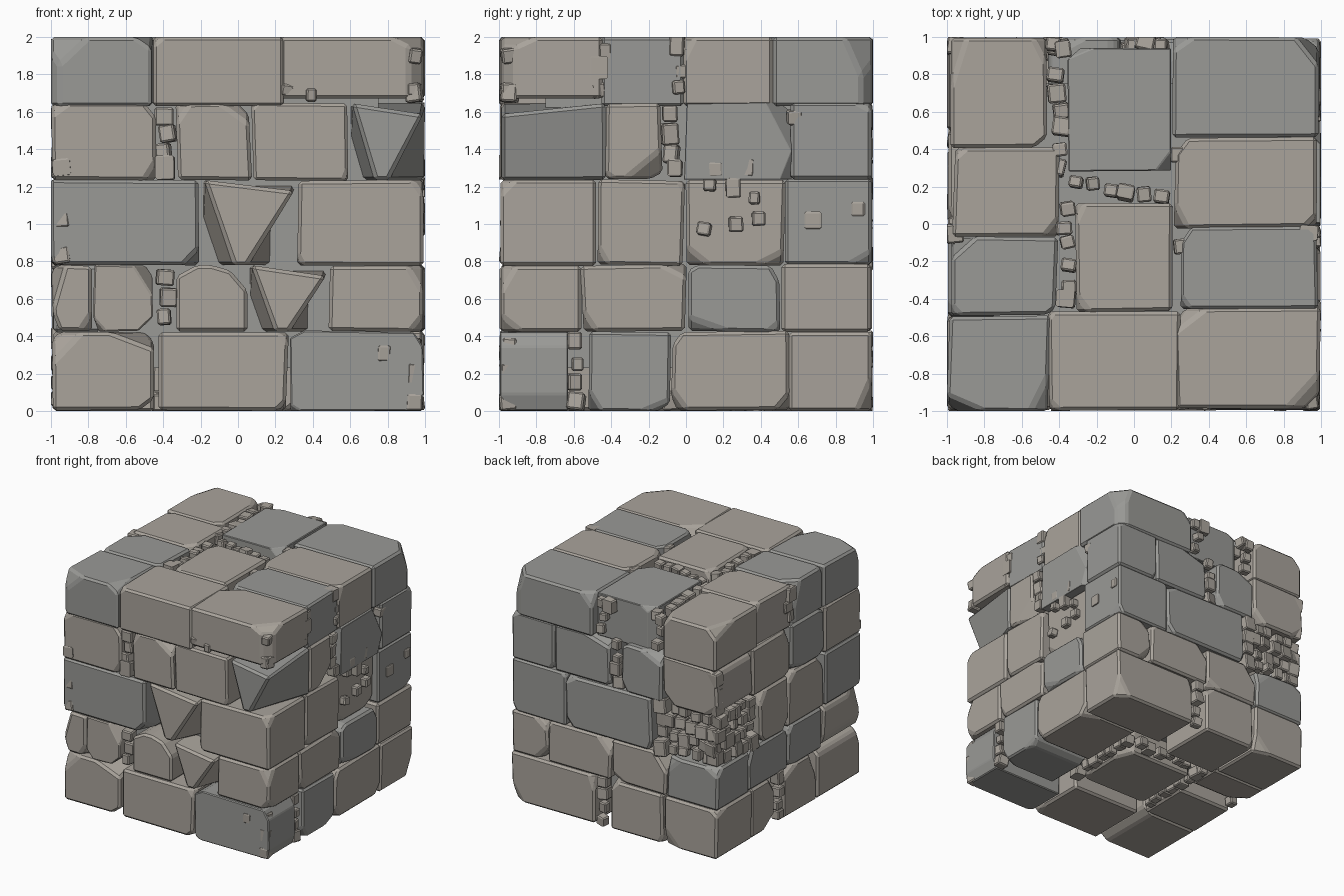
import bpy, bmesh, random
from mathutils import Vector, Matrix

if "Cube" in bpy.data.objects:
    bpy.data.objects.remove(bpy.data.objects["Cube"])

random.seed(5)
rnd = random.uniform

def material(name, r, g, b):
    m = bpy.data.materials.new(name)
    m.diffuse_color = (r, g, b, 1)
    m.use_nodes = True
    m.node_tree.nodes["Principled BSDF"].inputs["Base Color"].default_value = m.diffuse_color
    return m

TAN = material("warm_stone", .40, .37, .33)
GREY = material("cool_stone", .32, .32, .305)

# Map (u, v, depth) on a cube side to world space
SIDES = {
    "front": lambda u, v, d: Vector((u, -1 + d, v)),
    "right": lambda u, v, d: Vector((1 - d, u, v)),
    "back": lambda u, v, d: Vector((u, 1 - d, v)),
    "left": lambda u, v, d: Vector((-1 + d, u, v)),
    "top": lambda u, v, d: Vector((u, v, 2 - d)),
    "bottom": lambda u, v, d: Vector((u, v, d)),
}

def finish(bm, name, mat):
    for v in bm.verts:  # keep everything within the block
        v.co.x = max(-1, min(1, v.co.x))
        v.co.y = max(-1, min(1, v.co.y))
        v.co.z = max(0, min(2, v.co.z))
    bmesh.ops.recalc_face_normals(bm, faces=bm.faces)
    me = bpy.data.meshes.new(name)
    bm.to_mesh(me)
    bm.free()
    me.materials.append(mat)
    bpy.context.collection.objects.link(bpy.data.objects.new(name, me))

# Roughly rectangular outline, now and then with a clipped corner
def hewn_outline(a, b, c, d):
    g = .006
    pts = []
    for sx, sy in ((-1, -1), (1, -1), (1, 1), (-1, 1)):
        x = (b + g if sx > 0 else a - g) - sx * rnd(0, .022)
        y = (d + g if sy > 0 else c - g) - sy * rnd(0, .012)
        if random.random() < .18:
            p, q = (x, y - sy * rnd(.03, .09)), (x - sx * rnd(.03, .08), y)
            pts += [p, q] if sx * sy > 0 else [q, p]
        else:
            pts.append((x, y))
    return pts

# One hewn stone: extruded outline, chipped corners, narrow bevel
def stone(side, outline, depth, d0=0.0, chips=2, back=None, mat=None):
    f = SIDES[side]
    n = len(outline)
    bm = bmesh.new()
    outer = [bm.verts.new(f(u, v, d0)) for u, v in outline]
    inner = [bm.verts.new(f(u, v, depth)) for u, v in back or outline]
    bm.faces.new(outer)
    bm.faces.new(inner[::-1])
    for i in range(n):
        j = (i + 1) % n
        bm.faces.new((outer[i], inner[i], inner[j], outer[j]))
    bmesh.ops.recalc_face_normals(bm, faces=bm.faces)
    centre = sum((v.co for v in bm.verts), Vector()) / len(bm.verts)
    for p in random.sample([v.co.copy() for v in outer], min(chips, n)):
        nrm = Vector([(1 if c > 0 else -1) * rnd(.25, 1) for c in p - centre]).normalized()
        cut = bmesh.ops.bisect_plane(
            bm, geom=bm.verts[:] + bm.edges[:] + bm.faces[:],
            plane_co=p - nrm * rnd(.02, .06), plane_no=nrm, clear_outer=True)
        edges = [e for e in cut["geom_cut"] if isinstance(e, bmesh.types.BMEdge)]
        bmesh.ops.holes_fill(bm, edges=edges, sides=0)
    bmesh.ops.bevel(bm, geom=bm.edges[:], offset=.018, segments=1, affect='EDGES', clamp_overlap=True)
    finish(bm, side + "_stone", mat or random.choice((TAN, TAN, GREY)))

# Small filler stones at (u, v) spots on one side
def pebbles(side, spots, size=.085, deep=.045):
    bm = bmesh.new()
    for u, v in spots:
        s = size * rnd(.8, 1.2)
        turn = Matrix.Rotation(rnd(-.3, .3), 4, Vector((rnd(0, 1), rnd(0, 1), 1)))
        part = bmesh.ops.create_cube(bm, size=1, matrix=Matrix.Translation(SIDES[side](u, v, deep + rnd(-.01, .02)))
                                     @ turn @ Matrix.Diagonal((s, s * rnd(.8, 1.1), s * rnd(.9, 1.3), 1)))
        edges = list({e for w in part["verts"] for e in w.link_edges})
        bmesh.ops.bevel(bm, geom=edges, offset=.009, segments=1, affect='EDGES')
    finish(bm, side + "_filler_stones", TAN)

def row(u0, v0, u1, v1, step=.105):
    n = max(2, round(((u1 - u0) ** 2 + (v1 - v0) ** 2) ** .5 / step))
    return [(u0 + (u1 - u0) * (i + .5) / n + rnd(-.02, .02),
             v0 + (v1 - v0) * (i + .5) / n + rnd(-.02, .02)) for i in range(n)]

# Four courses under the top slabs; joint positions along each side.
# A cell narrower than a stone is a gap packed with fillers.
LEVELS = [0, .425, .78, 1.235, 1.645]
JOINTS = {
    "front": [[-.44, .27], [-.78, -.45, -.33, .05, .48], [-.2, .31], [-.44, -.33, .07, .59]],
    "right": [[-.63, -.53, -.08, .55], [-.56, 0, .51], [-.48, -.01, .53], [-.43, -.13, -.01, .56]],
    "back": [[-.47, .05, .18], [-.5, .03, .64], [-.36, .47], [-.46, -.06, .04, .58]],
    "left": [[-.4, .06, .17, .5], [-.48, 0, .55], [-.5, 0, .4], [-.5, -.03, .5]],
}
TAPERED = {("front", 1, 4), ("front", 2, 1), ("front", 3, 4)}
COOL = {("front", 0, 2), ("front", 2, 0), ("front", 3, 4), ("right", 0, 1), ("right", 1, 1), ("right", 3, 2)}

for side, courses in JOINTS.items():
    for k, cuts in enumerate(courses):
        lo, hi = LEVELS[k], LEVELS[k + 1]
        through = side in ("front", "back")  # these sides own the corner stones
        ends = [-1] + cuts + [1] if through else cuts
        for i, (a, b) in enumerate(zip(ends, ends[1:])):
            if b - a < .15:
                pebbles(side, row((a + b) / 2, lo, (a + b) / 2, hi))
                continue
            depth, d0, key = .55, rnd(0, .015), (side, k, i)
            if through and i in (0, len(ends) - 2):
                run = JOINTS["left" if i == 0 else "right"][k]
                depth = 1 + run[0] if side == "front" else 1 - run[-1]
            if key == ("back", 2, 0):
                a, d0, depth = -.8, .2, .6  # the broken corner
            if key == ("right", 2, 1):
                d0 = .06
            mat = GREY if key in COOL else TAN if side in ("front", "right") else None
            if key == ("front", 1, 3):  # round-headed stone
                mid = (a + b) / 2
                outline = [(a, lo), (b, lo), (b, lo + .22), (mid + .1, hi - .03),
                           (mid, hi), (mid - .08, hi), (a, hi - .06)]
                stone(side, outline, depth, d0, 0, mat=mat)
            elif key in TAPERED:  # face hewn to a point, sloping back to a full block
                whole = [(a, lo), (b, lo), (b, hi), (a, hi)]
                toe = a + (b - a) * .35
                face = [(toe, lo), (toe + .07, lo), (b - .01, hi - .06), (a + .02, hi)]
                stone(side, face, depth, d0, 0, whole, mat)
            else:
                stone(side, hewn_outline(a, b, lo, hi), depth, d0, mat=mat)

# Top course slabs: x range, y range
for n, (x0, x1, y0, y1) in enumerate((
    (-.99, -.46, .41, 1), (-.97, -.4, -.07, .41), (-.35, .2, .28, .94), (.21, 1, .46, 1),
    (.21, .98, -.02, .46), (-.99, -.41, -.49, -.07), (-.31, .21, -.47, .11), (.25, .99, -.45, -.02),
    (-1, -.45, -1, -.49), (-.46, .25, -1, -.47), (.22, 1, -.98, -.45),
)):
    stone("top", hewn_outline(x0, x1, y0, y1), .33 if n == 10 else .37,
          mat=GREY if n in (2, 3, 5, 7, 8) else TAN)

# Underside stone and solid heart, seen only through the joints
stone("bottom", hewn_outline(-.36, .32, -.3, .3), .4)
bm = bmesh.new()
bmesh.ops.create_cube(bm, size=1.5, matrix=Matrix.Translation((0, 0, .98)))
finish(bm, "inner_core", GREY)

# Fillers along the joints of the top and the underside
pebbles("top", row(-.4, .97, -.4, .25) + row(-.36, .22, .18, .15, .09) + row(-.36, .14, -.36, -.47))
pebbles("top", [(.06, .97), (.24, .37), (.25, -.12)])
pebbles("bottom", row(-.42, -.35, -.42, .45) + row(.36, -.35, .37, .42) + row(-.3, .38, .3, .38))

# Fillers lodged between the top slabs
pebbles("right", row(-.46, 1.66, -.46, 2) + row(-.03, 1.66, -.03, 2))
pebbles("back", row(.13, 1.66, .13, 2) + row(-.41, 1.66, -.41, 2))
pebbles("left", row(-.03, 1.66, -.03, 2))

# Loose fillers on the front and up the corners
pebbles("front", [(.26, 1.72), (.39, 1.69), (.78, .31), (.83, .25), (.13, .08), (-.84, 1.6)], .065, .03)
pebbles("front", [(-.94, z) for z in (.83, 1.02, 1.3, 1.7)] + [(.94, z) for z in (.05, .2, .35, 1.7)], .08)
pebbles("right", [(.91, .88), (.92, 1.08), (.68, 1.02), (.58, 1.57)] + [(-.95, z) for z in (.2, 1.72, 1.9)], .075)
pebbles("back", [(-.95, z) for z in (1.3, 1.43, 1.56)])

# Cluster on the right side, and rubble filling the broken back left corner
pebbles("right", row(.03, .98, .48, 1.05, .14) + row(.05, 1.24, .42, 1.12, .12) + row(.06, 1.31, .4, 1.31, .3), .075)
for k in range(4):
    z = .84 + .115 * k
    pebbles("back", row(-1 + rnd(0, .06), z, -.38, z), .095, .06)
    pebbles("left", row(.42, z, .98 - rnd(0, .06), z), .095, .06)
